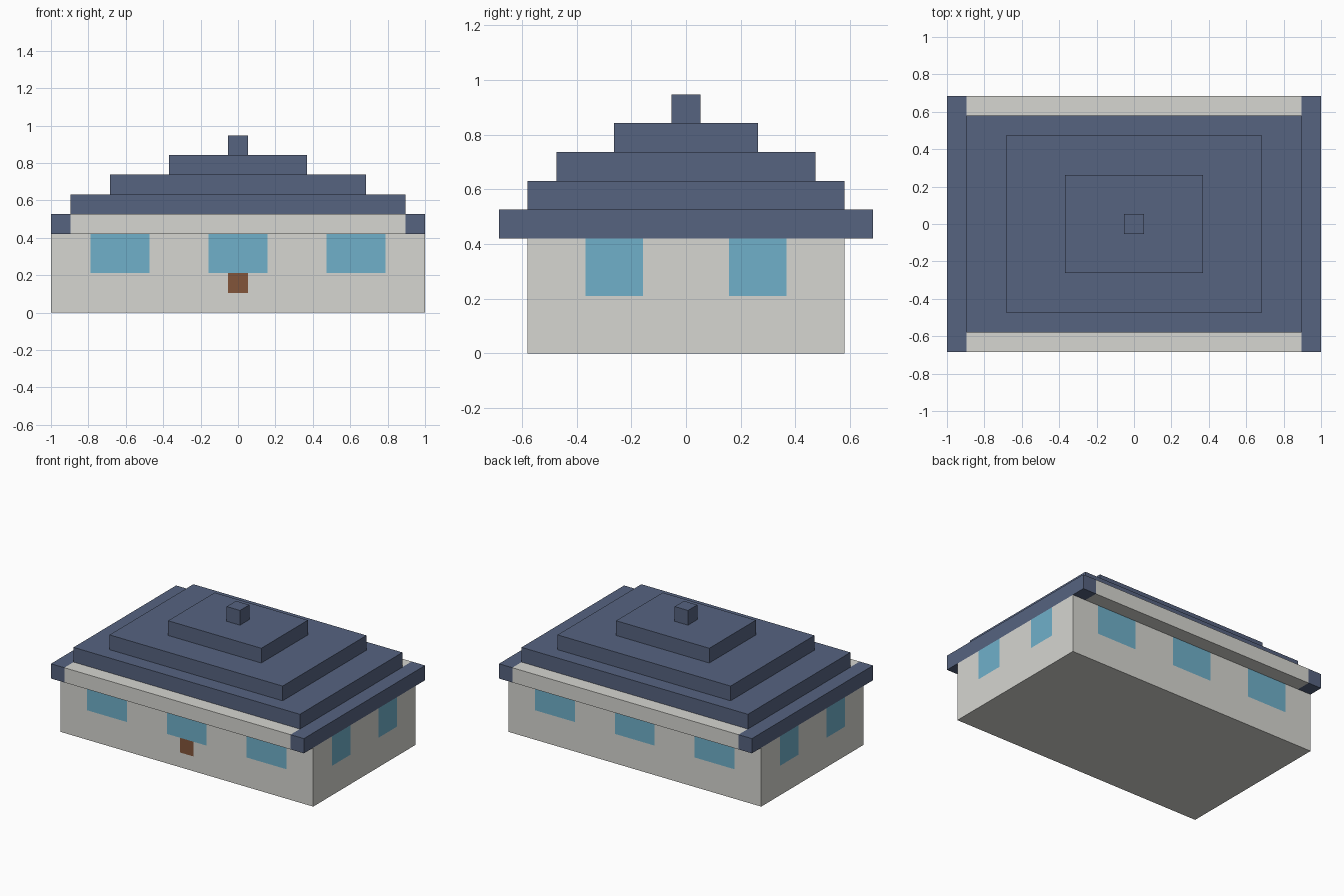
import bpy

if "Cube" in bpy.data.objects:
    bpy.data.objects.remove(bpy.data.objects["Cube"])

U = 2 / 19  # one block of the build grid


def srgb(r, g, b):
    def lin(c):
        c /= 255
        return c / 12.92 if c <= 0.04045 else ((c + 0.055) / 1.055) ** 2.4
    return (lin(r), lin(g), lin(b), 1)


def material(name, rgb):
    m = bpy.data.materials.new(name)
    m.diffuse_color = srgb(*rgb)
    m.use_nodes = True
    m.node_tree.nodes["Principled BSDF"].inputs["Base Color"].default_value = m.diffuse_color
    return m


PLASTER = material("plaster", (214, 214, 209))
ROOF = material("roof_slate", (86, 99, 128))
GLASS = material("glass", (112, 176, 202))
WOOD = material("wood", (130, 85, 58))


def box(name, lo, hi, mat):
    """Box between two corners given in blocks."""
    mid = [(a + b) / 2 * U for a, b in zip(lo, hi)]
    bpy.ops.mesh.primitive_cube_add(size=1, location=mid)
    ob = bpy.context.object
    ob.name = name
    ob.scale = [(b - a) * U for a, b in zip(lo, hi)]
    bpy.ops.object.transform_apply(location=False, rotation=False, scale=True)
    if mat:
        ob.data.materials.append(mat)
    return ob


def layer(name, half_x, half_y, z, mat):
    return box(name, (-half_x, -half_y, z), (half_x, half_y, z + 1), mat)


# Walls, flush with the roof ends in x and set back under the eaves in y
HX, HY = 9.5, 5.5
walls = box("walls", (-HX, -HY, 0), (HX, HY, 4), PLASTER)


def opening(name, axis, side, centre, half_w, z0, z1, mat):
    """Cut a pocket one block deep in a wall and fill it with a flush panel."""
    def corners(inner, outer, top):
        d = sorted((side * inner, side * outer))
        w = (centre - half_w, centre + half_w)
        xs, ys = (d, w) if axis == "x" else (w, d)
        return (xs[0], ys[0], z0), (xs[1], ys[1], top)

    face = HX if axis == "x" else HY
    cutter = box(name + "_cutter", *corners(face - 1, face + 1, z1 + 0.5), None)
    mod = walls.modifiers.new("cut", "BOOLEAN")
    mod.operation, mod.solver, mod.object = "DIFFERENCE", "EXACT", cutter
    bpy.context.view_layer.objects.active = walls
    bpy.ops.object.modifier_apply(modifier=mod.name)
    bpy.data.objects.remove(cutter)
    box(name, *corners(face - 1, face, z1), mat)


# Door and windows
opening("door", "y", -1, 0, 0.5, 1, 2, WOOD)
for side, label in ((-1, "front"), (1, "back")):
    for i, x in enumerate((-6, 0, 6)):
        opening(f"{label}_window_{i + 1}", "y", side, x, 1.5, 2, 4, GLASS)
for side, label in ((-1, "left"), (1, "right")):
    for i, y in enumerate((-2.5, 2.5)):
        opening(f"{label}_window_{i + 1}", "x", side, y, 1, 2, 4, GLASS)

# Overhanging eaves: pale band between two roof-coloured end beams
layer("eave_band", 8.5, 6.5, 4, PLASTER)
for side, label in ((-1, "left"), (1, "right")):
    x = sorted((side * 8.5, side * 9.5))
    box(label + "_eave_beam", (x[0], -6.5, 4), (x[1], 6.5, 5), ROOF)

# Stepped roof and finial
for i, (hx, hy) in enumerate(((8.5, 5.5), (6.5, 4.5), (3.5, 2.5))):
    layer(f"roof_step_{i + 1}", hx, hy, 5 + i, ROOF)
layer("roof_finial", 0.5, 0.5, 8, ROOF)
